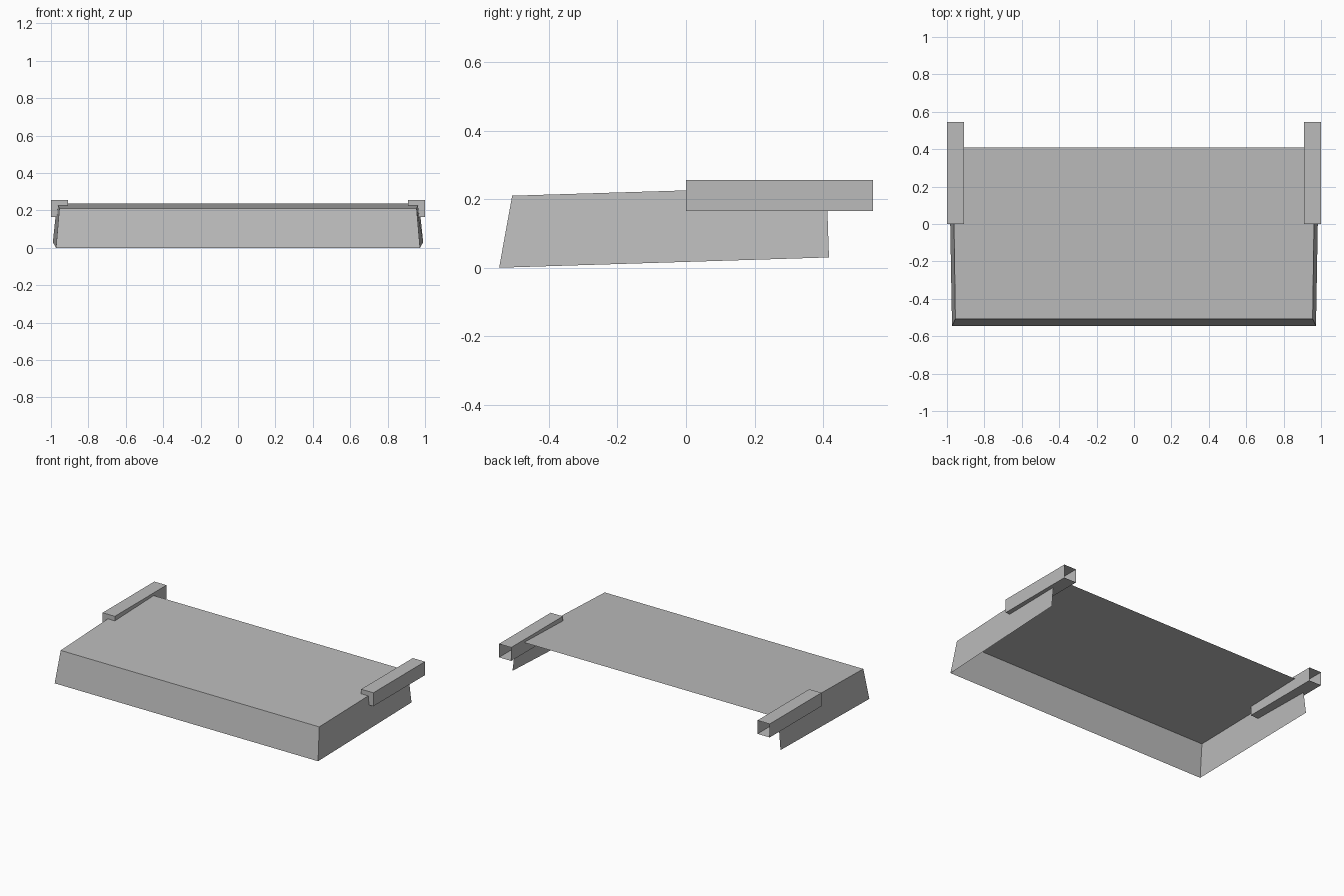
import bpy
import bmesh
from mathutils import Vector

cube = bpy.data.objects.get("Cube")
if cube:
    bpy.data.objects.remove(cube, do_unlink=True)

# Single plain grey
grey = bpy.data.materials.new("plain_grey")
grey.use_nodes = True
colour = (0.5, 0.5, 0.5, 1)
grey.diffuse_color = colour
grey.node_tree.nodes["Principled BSDF"].inputs["Base Color"].default_value = colour


def open_box(name, place, open_sides):
    """Thin box; place maps corner signs to positions, open_sides are left out."""
    bm = bmesh.new()
    bmesh.ops.create_cube(bm, size=2)
    bm.normal_update()
    gone = [f for f in bm.faces
            if any(f.normal.dot(Vector(d)) > 0.9 for d in open_sides)]
    bmesh.ops.delete(bm, geom=gone, context='FACES')
    for v in bm.verts:
        v.co = place(*v.co)
    mesh = bpy.data.meshes.new(name)
    bm.to_mesh(mesh)
    bm.free()
    mesh.materials.append(grey)
    obj = bpy.data.objects.new(name, mesh)
    bpy.context.collection.objects.link(obj)
    return obj


BACK, DOWN = (0, 1, 0), (0, 0, -1)

# Tapered cover: half width, y and z for each (y sign, z sign) corner
CORNERS = {
    (-1, -1): (0.973, -0.545, 0.0),
    (-1, 1): (0.955, -0.507, 0.21),
    (1, -1): (0.99, 0.417, 0.03),
    (1, 1): (0.968, 0.41, 0.238),
}


def cover_corner(sx, sy, sz):
    x, y, z = CORNERS[round(sy), round(sz)]
    return Vector((sx * x, y, z))


open_box("cover_shell", cover_corner, [BACK, DOWN])

# Square side rails, open at the back end
for name, side in (("left_rail", 1), ("right_rail", -1)):
    open_box(name, lambda sx, sy, sz: Vector((
        side * 0.955 + sx * 0.045, 0.2725 + sy * 0.2725, 0.211 + sz * 0.045)), [BACK])
